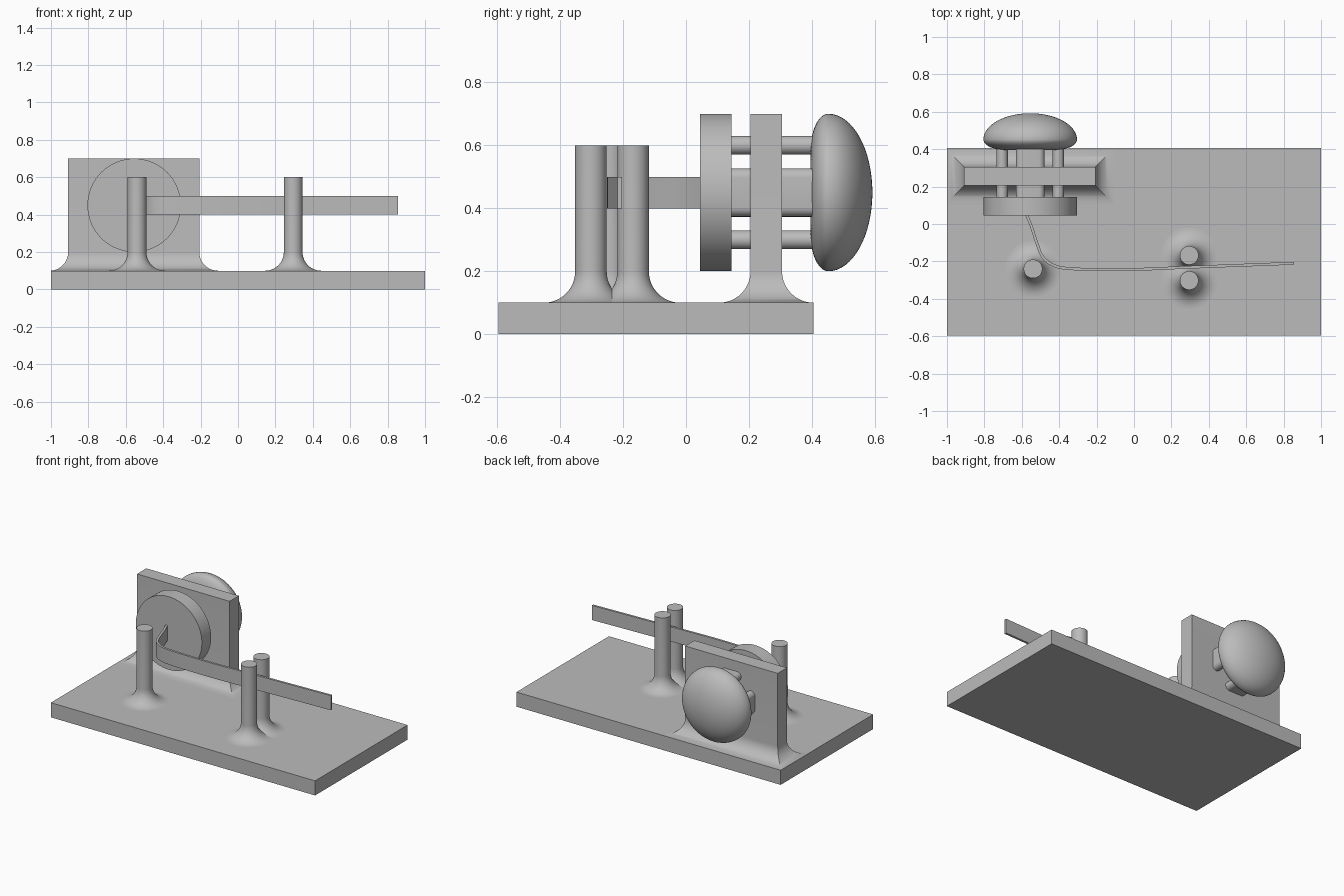
import bpy, bmesh, math
from mathutils import Matrix, Vector

cube = bpy.data.objects.get("Cube")
if cube:
    bpy.data.objects.remove(cube, do_unlink=True)

grey = bpy.data.materials.new("plain_grey")
grey.use_nodes = True
grey.diffuse_color = (0.5, 0.5, 0.5, 1)
grey.node_tree.nodes["Principled BSDF"].inputs["Base Color"].default_value = grey.diffuse_color


def loft(name, rings, closed_ends=True, angle=30):
    """Skin a list of equal-length point rings into a capped solid."""
    bm = bmesh.new()
    loops = [[bm.verts.new(p) for p in ring] for ring in rings]
    n = len(loops[0])
    for a, b in zip(loops, loops[1:]):
        for i in range(n):
            j = (i + 1) % n
            bm.faces.new((a[i], a[j], b[j], b[i]))
    bm.faces.new(loops[0])
    bm.faces.new(loops[-1])
    bmesh.ops.recalc_face_normals(bm, faces=bm.faces)
    mesh = bpy.data.meshes.new(name)
    bm.to_mesh(mesh)
    bm.free()
    mesh.materials.append(grey)
    obj = bpy.data.objects.new(name, mesh)
    bpy.context.collection.objects.link(obj)
    bpy.ops.object.select_all(action='DESELECT')
    obj.select_set(True)
    bpy.context.view_layer.objects.active = obj
    bpy.ops.object.shade_smooth_by_angle(angle=math.radians(angle))
    return obj


def rect(x0, x1, y0, y1, z):
    return [(x0, y0, z), (x1, y0, z), (x1, y1, z), (x0, y1, z)]


def circle(r, z, n=64):
    return [(r * math.cos(math.tau * i / n), r * math.sin(math.tau * i / n), z) for i in range(n)]


def lathe(name, profile):
    return loft(name, [circle(r, z) for r, z in profile])


BASE_TOP, FILLET = 0.1, 0.1
# Concave fillet as (outward offset, height) pairs
fillet = [(FILLET * (1 - math.sin(t)), BASE_TOP + FILLET * (1 - math.cos(t)))
          for t in (math.pi / 2 * i / 12 for i in range(13))]

# Base plate
loft("base_plate", [rect(-1, 1, -0.595, 0.405, z) for z in (0, BASE_TOP)])

# Upright wall flared into the base
wall = [rect(max(-1, -0.908 - o), -0.207 + o, 0.205 - o, 0.305 + o, z)
        for o, z in fillet + [(0, 0.7)]]
loft("upright_wall", wall)

# Guide posts flared into the base
posts = {"bend_post": (-0.54, -0.24), "front_guide_post": (0.295, -0.302),
         "back_guide_post": (0.295, -0.168)}
for name, (x, y) in posts.items():
    post = lathe(name, [(0.05 + o, z) for o, z in fillet] + [(0.05, 0.6)])
    post.location = (x, y, 0)

# Parts on the horizontal axle: local z points to the back
HUB = Matrix.Translation((-0.555, 0, 0.45)) @ Matrix.Rotation(-math.pi / 2, 4, 'X')
lathe("front_disc", [(0.25, 0.045), (0.25, 0.145)]).matrix_world = HUB

# Domed knob: rounded underside, then an elliptical dome
quarter = [math.pi / 2 * i / 16 for i in range(17)]
knob = [(0.13 + 0.12 * math.sin(t), 0.452 - 0.057 * math.cos(t)) for t in quarter]
knob += [(max(0.25 * math.cos(t), 0.002), 0.452 + 0.14 * math.sin(t)) for t in quarter[1:]]
lathe("domed_knob", knob).matrix_world = HUB

# Four rounded bars joining the disc and knob through the wall
for k in range(4):
    outline = []
    for side in (1, -1):
        for i in range(13):
            a = math.pi * i / 12 - math.pi / 2
            outline.append((side * (0.047 + 0.03 * math.cos(a)), 0.15 + side * 0.03 * math.sin(a)))
    bar = loft("joining_bar_%d" % (k + 1), [[(x, y, z) for x, y in outline] for z in (0.14, 0.41)])
    bar.matrix_world = HUB @ Matrix.Rotation(k * math.pi / 2, 4, 'Z')

# Bent spring strip, smoothed through its path points
path = [Vector(p) for p in ((-0.575, 0.05), (-0.55, -0.01), (-0.52, -0.10), (-0.492, -0.17),
                            (-0.449, -0.211), (-0.38, -0.235), (-0.19, -0.243), (0, -0.243),
                            (0.3, -0.231), (0.855, -0.21))]
points = []
for i in range(len(path) - 1):
    a, b = path[i], path[i + 1]
    before, after = path[max(i - 1, 0)], path[min(i + 2, len(path) - 1)]
    span = (b - a).length
    ta = (b - before).normalized() * span
    tb = (after - a).normalized() * span
    for s in range(6):
        t = s / 6
        points.append(a * (2*t**3 - 3*t**2 + 1) + ta * (t**3 - 2*t**2 + t)
                      + b * (3*t**2 - 2*t**3) + tb * (t**3 - t**2))
points.append(path[-1])
sections = []
for i, p in enumerate(points):
    d = (points[min(i + 1, len(points) - 1)] - points[max(i - 1, 0)]).normalized()
    n = Vector((-d.y, d.x)) * 0.0075
    sections.append([(q.x, q.y, z) for q, z in ((p + n, 0.4), (p - n, 0.4), (p - n, 0.5), (p + n, 0.5))])
loft("spring_strip", sections)
